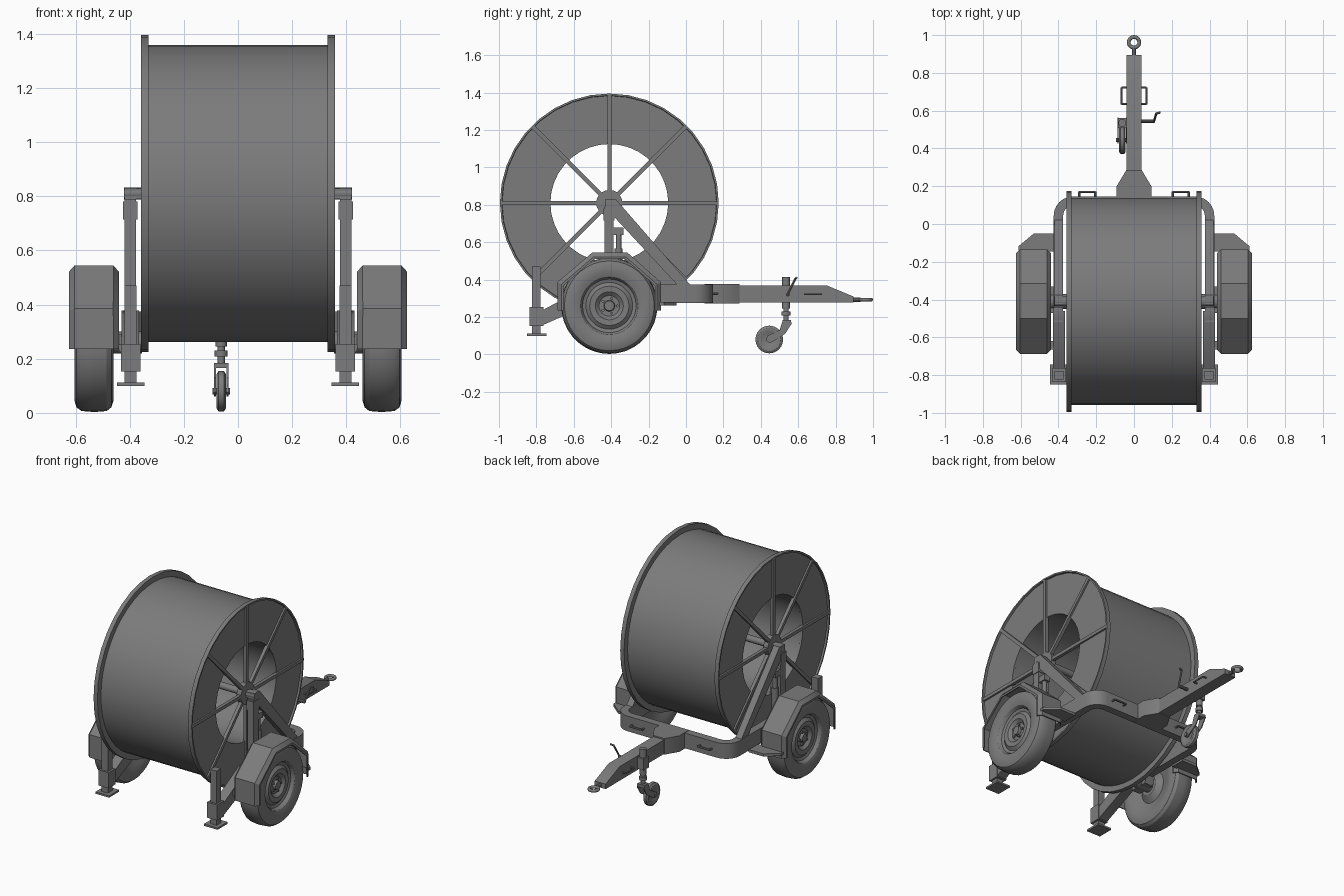
import bpy, bmesh, math
from mathutils import Vector, Matrix

old = bpy.data.objects.get("Cube")
if old:
    bpy.data.objects.remove(old, do_unlink=True)

grey = bpy.data.materials.new("steel grey")
grey.use_nodes = True
COLOUR = (0.2, 0.2, 0.2, 1)
grey.diffuse_color = COLOUR
grey.node_tree.nodes["Principled BSDF"].inputs["Base Color"].default_value = COLOUR

AXLE_Y = -0.41
DRUM = (AXLE_Y, 0.81)
WHEEL = (AXLE_Y, 0.26)


def finish(name, bm, mirror=False, close=True):
    """Turn a bmesh into an object, smooth with sharp creases."""
    if close:
        bmesh.ops.recalc_face_normals(bm, faces=bm.faces)
    for f in bm.faces:
        f.smooth = True
    for e in bm.edges:
        e.smooth = len(e.link_faces) == 2 and e.calc_face_angle(0) < 0.55
    mesh = bpy.data.meshes.new(name)
    bm.to_mesh(mesh)
    bm.free()
    mesh.materials.append(grey)
    obj = bpy.data.objects.new(name, mesh)
    bpy.context.collection.objects.link(obj)
    if mirror:
        obj.modifiers.new("mirror", 'MIRROR').use_mirror_merge = False
    return obj


def prism(name, pts, lo, hi, axis='X', mirror=True):
    """Extrude a yz outline along x, or an xy outline along z."""
    bm = bmesh.new()
    place = (lambda p, t: (t, p[0], p[1])) if axis == 'X' else (lambda p, t: (p[0], p[1], t))
    a = [bm.verts.new(place(p, lo)) for p in pts]
    b = [bm.verts.new(place(p, hi)) for p in pts]
    bm.faces.new(a)
    bm.faces.new(b[::-1])
    for i in range(len(pts)):
        j = (i + 1) % len(pts)
        bm.faces.new((a[i], a[j], b[j], b[i]))
    return finish(name, bm, mirror)


def box(name, x, y, z, mirror=True):
    return prism(name, [(y[0], z[0]), (y[1], z[0]), (y[1], z[1]), (y[0], z[1])], x[0], x[1], 'X', mirror)


def lathe(name, profile, centre, seg=36, mirror=True, closed=False):
    """Spin (x, radius) points about an axis parallel to x."""
    bm = bmesh.new()
    rings = []
    for i in range(seg):
        a = math.tau * i / seg
        rings.append([bm.verts.new((x, centre[0] + r * math.cos(a), centre[1] + r * math.sin(a)))
                      for x, r in profile])
    n = len(profile)
    for i in range(seg):
        p, q = rings[i], rings[(i + 1) % seg]
        for k in range(n if closed else n - 1):
            m = (k + 1) % n
            bm.faces.new((p[k], p[m], q[m], q[k]))
    bmesh.ops.remove_doubles(bm, verts=bm.verts, dist=0.0001)
    return finish(name, bm, mirror)


def rods(name, pts, r, seg=10, mirror=False):
    """Round bars joining successive points."""
    bm = bmesh.new()
    for a, b in zip(pts, pts[1:]):
        a, b = Vector(a), Vector(b)
        d = b - a
        m = Matrix.Translation((a + b) / 2) @ d.to_track_quat('Z', 'Y').to_matrix().to_4x4()
        bmesh.ops.create_cone(bm, cap_ends=True, segments=seg, radius1=r, radius2=r,
                              depth=d.length + r * 0.5, matrix=m)
    return finish(name, bm, mirror)


# Cable drum: wound body, flanges, spokes, hub
lathe("wound_cable", [(-0.332, 0.548), (0.332, 0.548), (0.332, 0.315), (-0.332, 0.315)],
      DRUM, 48, False, True)
lathe("drum_flange", [(0.33, 0.315), (0.33, 0.585), (0.358, 0.585), (0.358, 0.575),
                      (0.346, 0.573), (0.346, 0.315)], DRUM, 36, True, True)
for i in range(8):
    a = math.tau * i / 8
    c, s = math.cos(a), math.sin(a)
    w = 0.011
    corners = [(t * c - v * s + DRUM[0], t * s + v * c + DRUM[1])
               for t, v in ((0.03, -w), (0.578, -w), (0.578, w), (0.03, w))]
    prism("drum_spoke", corners, 0.335, 0.357)
lathe("drum_hub", [(0.325, 0), (0.325, 0.07), (0.358, 0.07), (0.358, 0)], DRUM, 20)
rods("drum_axle", [(-0.415, *DRUM), (0.415, *DRUM)], 0.022, 16)

# Chassis: rounded U frame, sloped rear arms
arc = [(math.cos(math.radians(t)), math.sin(math.radians(t))) for t in range(90, -1, -15)]
outer = [(0.325 + 0.1 * c, 0.045 + 0.1 * s) for c, s in arc]
inner = [(0.325 + 0.05 * c, 0.045 + 0.05 * s) for c, s in arc]
prism("u_frame", [(0, 0.145)] + outer + [(0.425, -0.52), (0.375, -0.52)] + inner[::-1] + [(0, 0.095)],
      0.275, 0.375, 'Z')
prism("rear_arm", [(-0.46, 0.378), (-0.51, 0.375), (-0.77, 0.235), (-0.77, 0.155),
                   (-0.51, 0.27), (-0.46, 0.27)], 0.366, 0.43)

# Tongue, gusset and towing eye
prism("tongue", [(0.1, 0.277), (0.895, 0.277), (0.895, 0.31), (0.75, 0.37), (0.1, 0.37)],
      -0.04, 0.04, 'X', False)
prism("gusset", [(-0.092, 0.1), (0.092, 0.1), (0.092, 0.2), (0.041, 0.285), (-0.041, 0.285), (-0.092, 0.2)],
      0.272, 0.378, 'Z', False)
rods("eye_shank", [(0, 0.88, 0.293), (0, 0.93, 0.293)], 0.012)
bpy.ops.mesh.primitive_torus_add(location=(0, 0.962, 0.293), major_radius=0.028, minor_radius=0.01,
                                 major_segments=24, minor_segments=10)
eye = bpy.context.object
eye.name = "towing_eye"
eye.data.materials.append(grey)
bpy.ops.object.shade_smooth()

# Grab handles
rods("tongue_handle", [(0.035, 0.635, 0.322), (0.066, 0.635, 0.322), (0.066, 0.722, 0.322),
                       (0.035, 0.722, 0.322)], 0.005, 8, True)
rods("frame_handle", [(0.205, 0.14, 0.325), (0.205, 0.17, 0.325), (0.29, 0.17, 0.325),
                      (0.29, 0.14, 0.325)], 0.006, 8, True)

# Drum supports: post, diagonal brace, bearing block, lifting jack
box("support_post", (0.376, 0.42), (-0.437, -0.388), (0.28, 0.79))
prism("support_brace", [(-0.43, 0.83), (-0.375, 0.83), (0.025, 0.37), (-0.045, 0.37), (-0.43, 0.785)],
      0.376, 0.42)
box("bearing_block", (0.355, 0.418), (-0.43, -0.385), (0.79, 0.828))
box("post_collar", (0.371, 0.424), (-0.442, -0.383), (0.715, 0.78))
rods("lift_jack", [(0.398, -0.36, 0.37), (0.398, -0.36, 0.66)], 0.015, 12, True)
rods("lift_jack_body", [(0.398, -0.36, 0.37), (0.398, -0.36, 0.56)], 0.021, 12, True)
box("lift_jack_head", (0.378, 0.418), (-0.388, -0.335), (0.64, 0.68))

# Rear stabiliser legs
box("leg_tube", (0.374, 0.42), (-0.823, -0.777), (0.11, 0.47))
box("leg_sleeve", (0.36, 0.432), (-0.836, -0.762), (0.152, 0.255))
box("leg_foot", (0.346, 0.446), (-0.85, -0.745), (0.1, 0.112))

# Road wheels: tyre and dished rim in one profile
lathe("road_wheel", [(0.462, 0), (0.462, 0.06), (0.49, 0.1), (0.475, 0.15), (0.463, 0.18), (0.46, 0.215),
                     (0.468, 0.24), (0.485, 0.253), (0.53, 0.257), (0.578, 0.253), (0.596, 0.24),
                     (0.604, 0.215), (0.602, 0.18), (0.594, 0.155), (0.588, 0.15), (0.572, 0.143),
                     (0.566, 0.125), (0.582, 0.105), (0.58, 0.075), (0.562, 0.055), (0.562, 0.03),
                     (0.58, 0.026), (0.58, 0)], WHEEL, 36)
for i in range(5):
    a = math.tau * i / 5
    p = (WHEEL[0] + 0.042 * math.cos(a), WHEEL[1] + 0.042 * math.sin(a))
    rods("wheel_nut", [(0.56, *p), (0.572, *p)], 0.008, 6, True)
rods("stub_axle", [(0.365, *WHEEL), (0.5, *WHEEL)], 0.04, 16, True)
prism("axle_arm", [(-0.47, 0.225), (-0.35, 0.225), (-0.33, 0.28), (-0.47, 0.28)], 0.378, 0.44)

# Fenders: chamfered section swept along a faceted arch
arch = [(-0.685, 0.235), (-0.685, 0.385), (-0.5, 0.542), (-0.315, 0.542), (-0.137, 0.385), (-0.137, 0.235)]
section = [(0.443, 0.03), (0.443, 0.02), (0.462, 0), (0.602, 0), (0.621, 0.02), (0.621, 0.03)]
bm = bmesh.new()
centre = Vector((AXLE_Y, 0.235))
rows = []
for p in arch:
    d = Vector(p) - centre
    rows.append([bm.verts.new((x, *(centre + d * (1 - inset / 0.28)))) for x, inset in section])
for p, q in zip(rows, rows[1:]):
    for k in range(len(section) - 1):
        bm.faces.new((p[k], p[k + 1], q[k + 1], q[k]))
fender = finish("fender", bm, True)
solid = fender.modifiers.new("thickness", 'SOLIDIFY')
solid.thickness = 0.007
solid.offset = 0
prism("fender_bracket", [(0.42, -0.05), (0.53, -0.05), (0.612, -0.118), (0.612, -0.145), (0.42, -0.145)],
      0.262, 0.28, 'Z')
box("fender_strut", (0.42, 0.45), (-0.665, -0.62), (0.25, 0.29))

# Jockey wheel with clamp and crank
X, Y = -0.062, 0.535
rods("jockey_post", [(X, Y, 0.17), (X, Y, 0.3)], 0.014, 12)
rods("jockey_tube", [(X, Y, 0.25), (X, Y, 0.41)], 0.021, 12)
rods("jockey_collar", [(X, Y, 0.215), (X, Y, 0.225)], 0.024, 12)
for side in (-0.026, 0.02):
    prism("jockey_fork", [(0.425, 0.075), (0.45, 0.06), (0.53, 0.11), (0.565, 0.165),
                          (0.56, 0.185), (0.515, 0.175), (0.5, 0.13), (0.435, 0.1)],
          X + side, X + side + 0.006, 'X', False)
box("fork_crown", (X - 0.026, X + 0.026), (0.515, 0.56), (0.165, 0.185), False)
lathe("jockey_wheel", [(X - 0.012, 0), (X - 0.012, 0.035), (X - 0.018, 0.045), (X - 0.018, 0.062),
                       (X - 0.01, 0.074), (X + 0.01, 0.074), (X + 0.018, 0.062), (X + 0.018, 0.045),
                       (X + 0.012, 0.035), (X + 0.012, 0)], (0.445, 0.08), 24, False)
rods("jockey_axle", [(X - 0.03, 0.445, 0.08), (X + 0.03, 0.445, 0.08)], 0.012)
box("jockey_clamp", (-0.085, -0.038), (0.508, 0.562), (0.285, 0.36), False)
rods("clamp_screw", [(0.03, 0.545, 0.32), (0.105, 0.545, 0.32)], 0.01)
rods("clamp_handle", [(0.105, 0.54, 0.315), (0.118, 0.585, 0.405), (0.138, 0.59, 0.41)], 0.006, 8)
